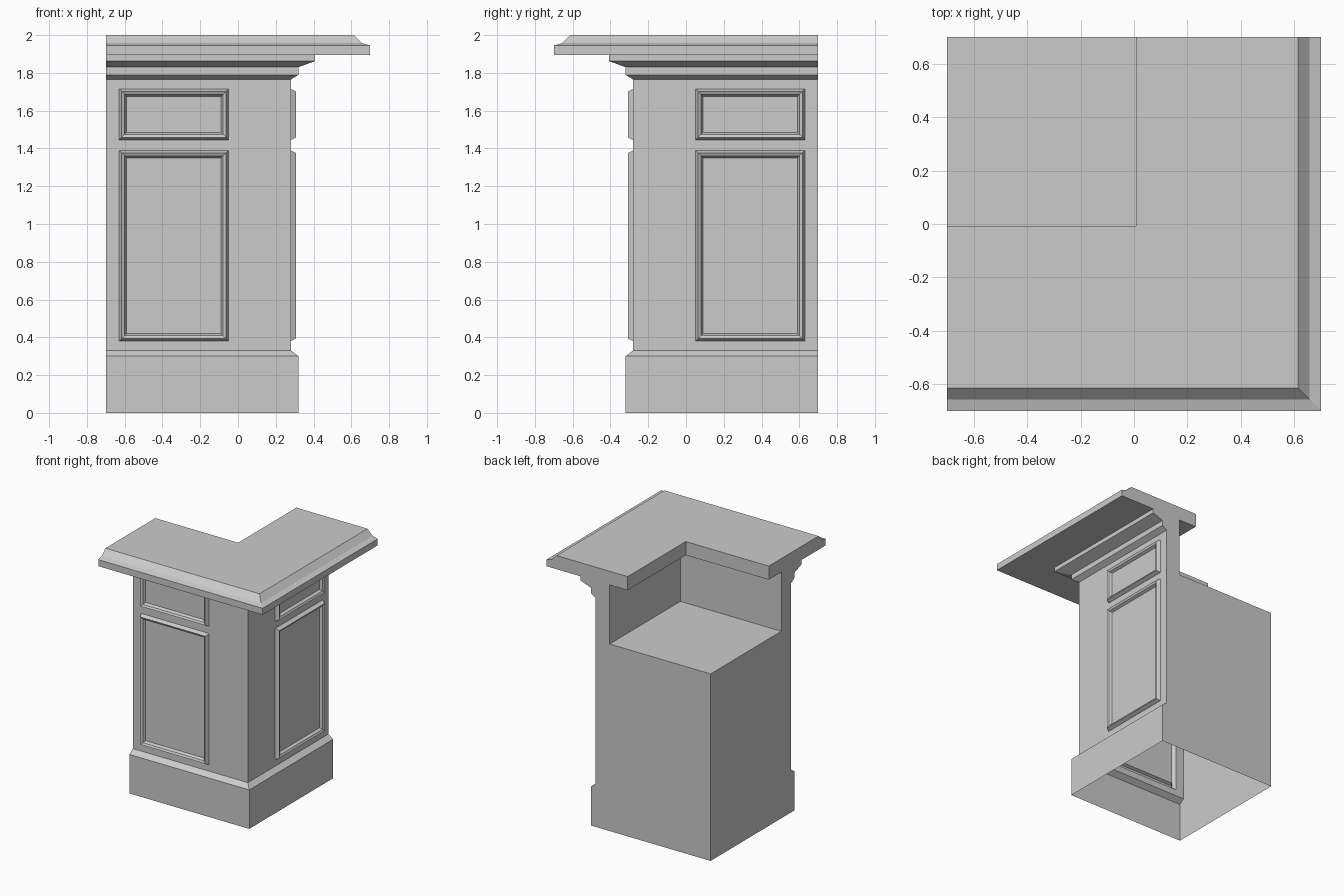
import bpy, bmesh
from mathutils import Vector

if "Cube" in bpy.data.objects:
    bpy.data.objects.remove(bpy.data.objects["Cube"])

END = 0.70  # where both wings of the counter are cut off

# Cross-section (outward distance, height), from plinth up over the top and down the back
PROFILE = [
    (0.32, 0.0), (0.32, 0.30), (0.28, 0.33),                 # plinth
    (0.28, 1.765), (0.32, 1.79), (0.32, 1.83),               # wall, lower moulding
    (0.407, 1.862), (0.407, 1.895),                          # crown moulding
    (0.70, 1.895), (0.70, 1.945), (0.657, 1.957), (0.613, 2.0),  # counter edge
    (0.007, 2.0), (0.007, 1.895),                            # back edge of counter
    (0.16, 1.895), (0.16, 1.44), (-END, 1.44), (-END, 0.0),  # back wall, shelf, back
]
WALL = 0.28
PANEL_X = (-0.63, -0.05)
PANEL_Z = ((0.38, 1.39), (1.445, 1.715))
TRIM = [(0.014, 0.028), (0.016, -0.008), (0.010, -0.020)]   # (inset, push out)

bm = bmesh.new()

# Sweep the section around the mitred corner
rows = [[bm.verts.new(p) for p in ((-END, -d, z), (d, -d, z), (d, END, z))]
        for d, z in PROFILE]
for a, b in zip(rows, rows[1:]):
    for i in range(2):
        bm.faces.new((a[i], a[i + 1], b[i + 1], b[i]))
# Cut ends
bm.faces.new([r[0] for r in rows])
bm.faces.new([r[2] for r in reversed(rows)])
bmesh.ops.remove_doubles(bm, verts=bm.verts[:], dist=1e-5)
bmesh.ops.dissolve_degenerate(bm, edges=bm.edges[:], dist=1e-5)
bmesh.ops.recalc_face_normals(bm, faces=bm.faces[:])


def wall_faces(normal):
    return [f for f in bm.faces if f.normal.dot(normal) > 0.99
            and abs(f.calc_center_median().dot(normal) - WALL) < 1e-3]


def add_panels(normal, along):
    # Split the wall into the panel rectangles
    cuts = [(along * t, along) for t in PANEL_X]
    up = Vector((0, 0, 1))
    cuts += [(up * z, up) for pair in PANEL_Z for z in pair]
    for co, no in cuts:
        faces = wall_faces(normal)
        edges = {e for f in faces for e in f.edges}
        verts = {v for f in faces for v in f.verts}
        bmesh.ops.bisect_plane(bm, geom=list(verts) + list(edges) + faces,
                               dist=1e-5, plane_co=co, plane_no=no)
    # Raise the moulded frame around each panel
    panels = []
    for f in wall_faces(normal):
        c = f.calc_center_median()
        if PANEL_X[0] < c.dot(along) < PANEL_X[1] and any(a < c.z < b for a, b in PANEL_Z):
            panels.append(f)
    for thickness, push in TRIM:
        bmesh.ops.inset_individual(bm, faces=panels, thickness=thickness,
                                   depth=0, use_even_offset=True)
        for f in panels:
            for v in f.verts:
                v.co += normal * push


add_panels(Vector((0, -1, 0)), Vector((1, 0, 0)))    # front wing
add_panels(Vector((1, 0, 0)), Vector((0, -1, 0)))    # right wing

mesh = bpy.data.meshes.new("corner_counter")
bm.to_mesh(mesh)
bm.free()
counter = bpy.data.objects.new("corner_counter", mesh)
bpy.context.collection.objects.link(counter)
